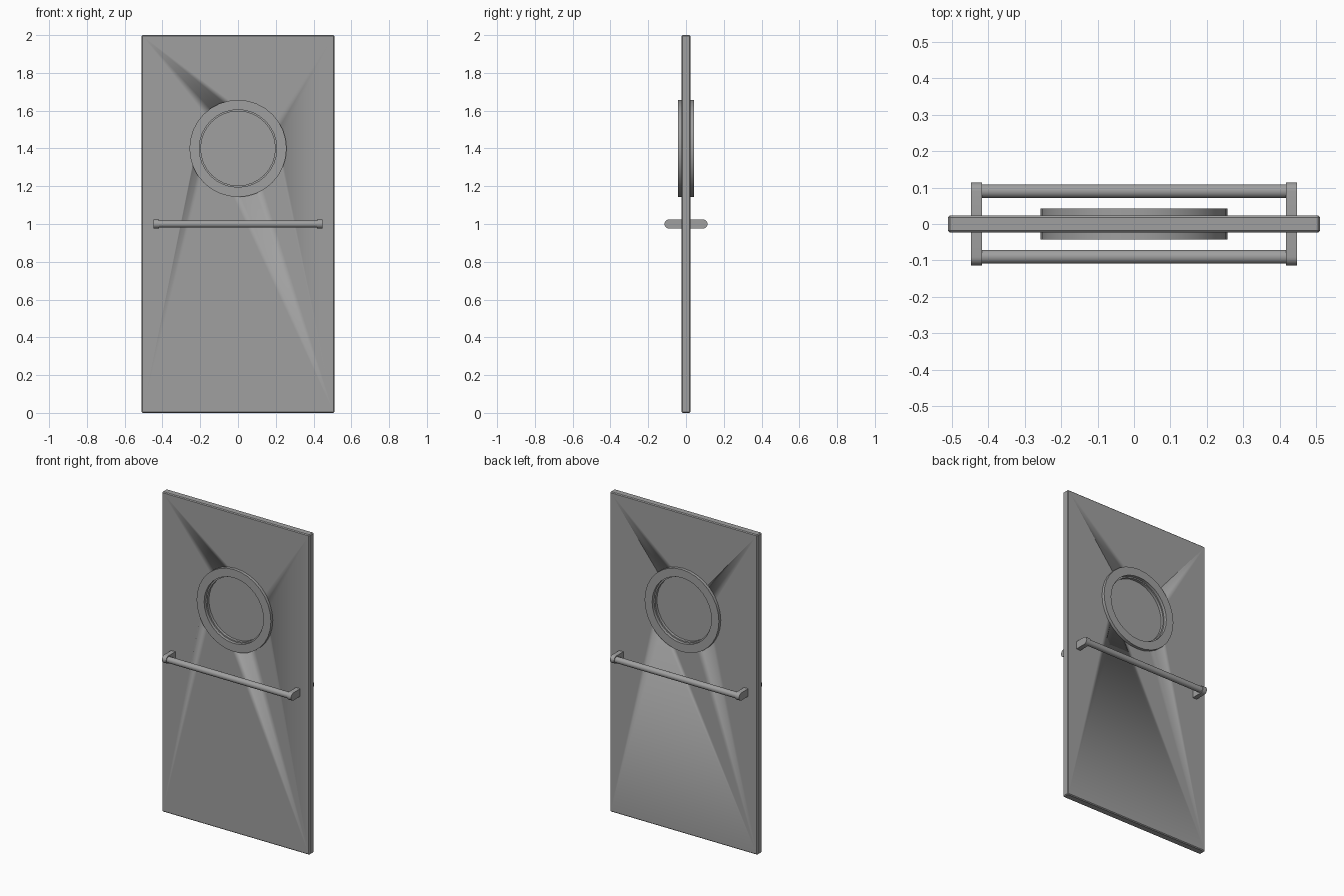
import bpy, bmesh, math
from mathutils import Matrix

cube = bpy.data.objects.get("Cube")
if cube:
    bpy.data.objects.remove(cube, do_unlink=True)

grey = bpy.data.materials.new("plain_grey")
grey.use_nodes = True
grey.diffuse_color = (0.35, 0.35, 0.35, 1)
grey.node_tree.nodes["Principled BSDF"].inputs["Base Color"].default_value = (0.35, 0.35, 0.35, 1)

WINDOW_Z = 1.4
HANDLE_Z = 1.0
HANDLE_Y = 0.09
HALF_DOOR = 0.023


def finish(bm, name):
    """Turn a bmesh into a named, smooth-by-angle object."""
    bmesh.ops.recalc_face_normals(bm, faces=bm.faces)
    mesh = bpy.data.meshes.new(name)
    bm.to_mesh(mesh)
    bm.free()
    mesh.materials.append(grey)
    obj = bpy.data.objects.new(name, mesh)
    bpy.context.collection.objects.link(obj)
    bpy.ops.object.select_all(action='DESELECT')
    obj.select_set(True)
    bpy.context.view_layer.objects.active = obj
    bpy.ops.object.shade_smooth_by_angle(angle=math.radians(30))
    return obj


def cylinder(name, radius, length, axis, location, sides=32):
    bm = bmesh.new()
    matrix = Matrix.Translation(location) @ Matrix.Rotation(math.pi / 2, 4, axis)
    bmesh.ops.create_cone(bm, cap_ends=True, segments=sides, radius1=radius,
                          radius2=radius, depth=length, matrix=matrix)
    return finish(bm, name)


# Door slab with narrow chamfers and a round opening
bm = bmesh.new()
bmesh.ops.create_cube(bm, size=1, matrix=Matrix.Translation((0, 0, 1))
                      @ Matrix.Diagonal((1.02, 2 * HALF_DOOR, 2, 1)))
bmesh.ops.bevel(bm, geom=bm.edges[:], offset=0.005, segments=1, affect='EDGES')
door = finish(bm, "door_panel")
cutter = cylinder("window_cutter", 0.22, 0.2, 'X', (0, 0, WINDOW_Z))
cutter.hide_render = True
cut = door.modifiers.new("window_opening", 'BOOLEAN')
cut.operation = 'DIFFERENCE'
cut.solver = 'EXACT'
cut.object = cutter
bpy.context.view_layer.objects.active = door
bpy.ops.object.modifier_apply(modifier=cut.name)
bpy.data.objects.remove(cutter, do_unlink=True)

# Stepped window ring, swept from its cross-section (radius, y)
profile = [(0.257, -0.042), (0.257, 0.042), (0.205, 0.042), (0.205, HALF_DOOR),
           (0.197, HALF_DOOR), (0.197, -HALF_DOOR), (0.205, -HALF_DOOR), (0.205, -0.042)]
bm = bmesh.new()
loop = [bm.verts.new((r, y, WINDOW_Z)) for r, y in profile]
edges = [bm.edges.new((loop[i - 1], loop[i])) for i in range(len(loop))]
bmesh.ops.spin(bm, geom=loop + edges, cent=(0, 0, WINDOW_Z), axis=(0, 1, 0),
               angle=math.tau, steps=32, use_merge=True)
bmesh.ops.remove_doubles(bm, verts=bm.verts, dist=0.0001)
finish(bm, "window_ring")

# Round pane set into the middle of the ring
cylinder("window_pane", 0.2, 0.012, 'X', (0, 0, WINDOW_Z))


def bracket(name, x, side):
    """Mount with a rounded outer end, reaching out of the door."""
    radius, half_width = 0.024, 0.0145
    outline = [(side * 0.015, radius), (side * 0.015, -radius)]
    for i in range(13):
        a = -math.pi / 2 + math.pi * i / 12
        outline.append((side * (HANDLE_Y + radius * math.cos(a)), radius * math.sin(a)))
    bm = bmesh.new()
    face = bm.faces.new([bm.verts.new((x - half_width, y, HANDLE_Z + z)) for y, z in outline])
    extruded = bmesh.ops.extrude_face_region(bm, geom=[face])["geom"]
    bmesh.ops.translate(bm, vec=(2 * half_width, 0, 0),
                        verts=[v for v in extruded if isinstance(v, bmesh.types.BMVert)])
    finish(bm, name)


# A push bar with two mounts on each side of the door
for label, side in (("front", -1), ("back", 1)):
    cylinder(label + "_push_bar", 0.019, 0.85, 'Y', (0, side * HANDLE_Y, HANDLE_Z))
    for hand, x in (("right", -0.432), ("left", 0.432)):
        bracket(f"{label}_{hand}_bracket", x, side)
